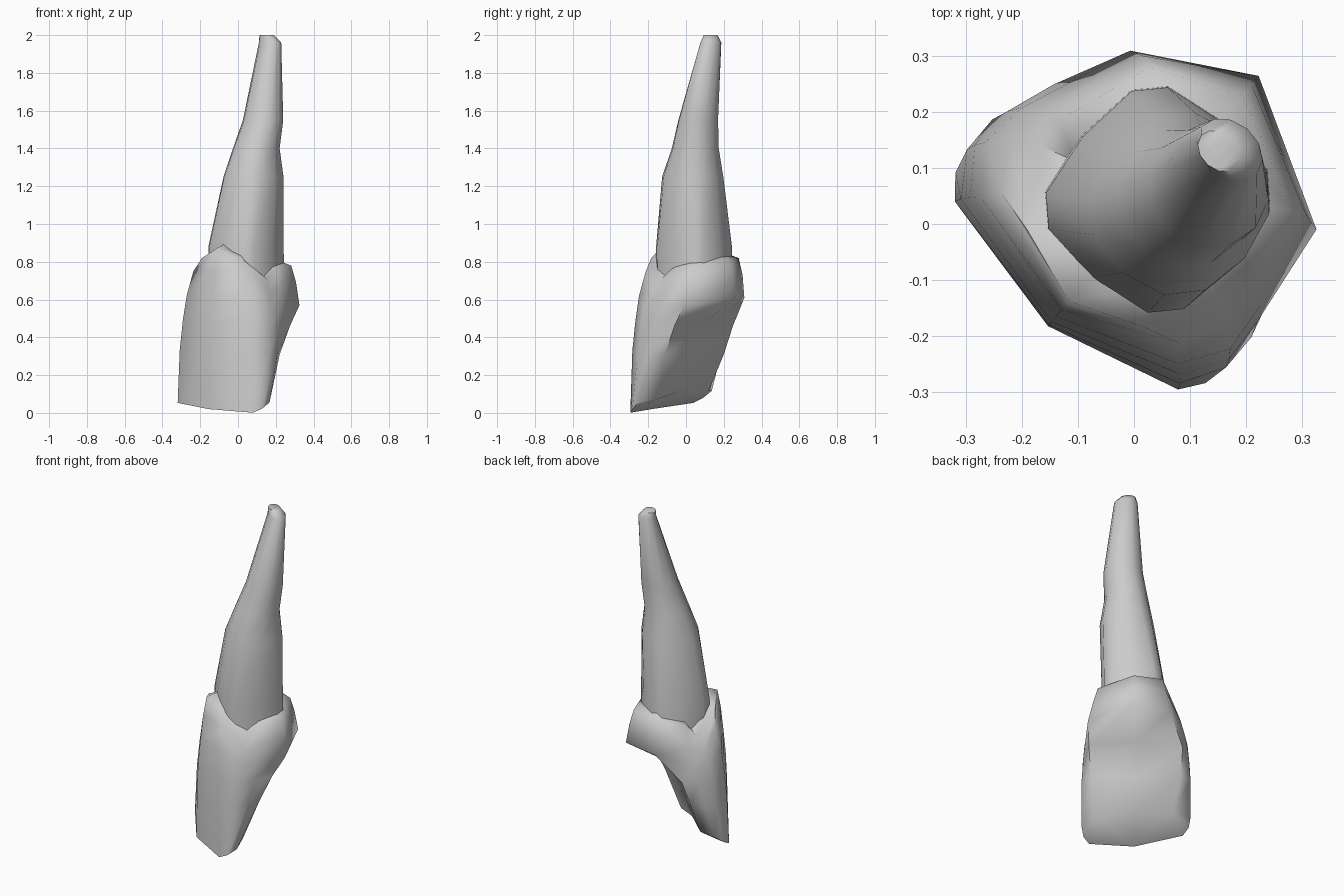
import bpy
import bmesh
from math import cos, sin, pi, copysign
from mathutils import Vector

cube = bpy.data.objects.get("Cube")
if cube:
    bpy.data.objects.remove(cube, do_unlink=True)

# Tooth axes: across the crown, and from the front face to the back
ACROSS = Vector((0.765, -0.644, 0))
BACK = Vector((0.644, 0.765, 0))
UP = Vector((0, 0, 1))

enamel = bpy.data.materials.new("pale_grey")
enamel.use_nodes = True
enamel.diffuse_color = (0.6, 0.6, 0.6, 1)
shader = enamel.node_tree.nodes["Principled BSDF"]
shader.inputs["Base Color"].default_value = enamel.diffuse_color
shader.inputs["Roughness"].default_value = 0.6


def place(across, back, height):
    return ACROSS * across + BACK * back + UP * height


def loft(name, rings, sharp_angle):
    """Skin closed rings from bottom to top and cap both ends."""
    bm = bmesh.new()
    loops = [[bm.verts.new(place(*point)) for point in ring] for ring in rings]
    for lower, upper in zip(loops, loops[1:]):
        count = len(lower)
        for i in range(count):
            j = (i + 1) % count
            bm.faces.new((lower[i], lower[j], upper[j], upper[i]))
    caps = [bm.faces.new(loops[0][::-1]), bm.faces.new(loops[-1])]
    bmesh.ops.triangulate(bm, faces=caps)
    bmesh.ops.recalc_face_normals(bm, faces=bm.faces[:])

    mesh = bpy.data.meshes.new(name)
    bm.to_mesh(mesh)
    bm.free()
    mesh.materials.append(enamel)
    obj = bpy.data.objects.new(name, mesh)
    bpy.context.collection.objects.link(obj)
    bpy.ops.object.select_all(action="DESELECT")
    obj.select_set(True)
    bpy.context.view_layer.objects.active = obj
    bpy.ops.object.shade_smooth_by_angle(angle=sharp_angle)
    return obj


# Crown: half outlines (across, back, height), front middle to back middle
biting_edge = [(0, -.238, .02), (.25, -.175, .026), (.28, -.135, .05),
               (.29, -.085, .085), (.2, -.025, .095), (0, -.035, .115)]
hollow = [(0, -.235, .33), (.245, -.165, .33), (.29, -.09, .32),
          (.29, -.02, .32), (.24, .058, .31), (0, .025, .31)]
ledge = [(0, -.228, .48), (.235, -.152, .49), (.285, -.075, .45),
         (.28, .01, .46), (.25, .13, .46), (0, .13, .48)]
bulge = [(0, -.215, .62), (.22, -.14, .62), (.275, -.06, .56),
         (.265, .04, .56), (.255, .202, .57), (0, .345, .61)]
shoulder = [(0, -.2, .76), (.2, -.11, .75), (.245, -.03, .63),
            (.24, .06, .66), (.225, .21, .69), (0, .325, .72)]
collar = [(0, -.18, .87), (.13, -.13, .82), (.2, 0, .71),
          (.205, .07, .76), (.2, .2, .78), (0, .3, .805)]


def far_side(across, back, height):
    """The far side is wider in front, and narrower and higher behind."""
    if back > 0.15:
        return -across * 0.8, back + 0.03, height + 0.04
    return -across * 1.08, back - max(back, 0) / 4, height


def full_ring(half):
    return half + [far_side(*point) for point in half[-2:0:-1]]


def sunk(ring, scale, centre):
    """Shrink a ring towards the root so that it closes inside it."""
    return [(a * scale, centre + (b - centre) * scale, h + 0.025) for a, b, h in ring]


# The biting edge slopes down towards one side
edge_ring = [(a, b, h - a * 0.1) for a, b, h in full_ring(biting_edge)]
crown_rings = [edge_ring]
crown_rings += [full_ring(half) for half in (hollow, ledge, bulge, shoulder, collar)]
crown_rings.append(sunk(crown_rings[-1], 0.7, 0.06))
loft("crown", crown_rings, pi / 3)

# Root: height, across limits, front and back limits, roundness
root_levels = [
    (.66, -.175, .18, -.12, .245, .6),
    (.88, -.17, .18, -.12, .24, .6),
    (1.25, -.11, .19, -.08, .24, .85),
    (1.4, -.08, .165, -.025, .225, .95),
    (1.55, -.05, .17, .03, .24, 1),
    (1.96, -.02, .11, .16, .26, 1),
    (2, -.01, .075, .165, .23, 1),
]


def bend(value, roundness):
    return copysign(abs(value) ** roundness, value)


def oval(height, left, right, front, back, roundness, sides=12):
    turns = [2 * pi * i / sides for i in range(sides)]
    return [((left + right) / 2 + (right - left) / 2 * bend(cos(t), roundness),
             (front + back) / 2 + (back - front) / 2 * bend(sin(t), roundness),
             height) for t in turns]


loft("root", [oval(*level) for level in root_levels], pi / 3)
